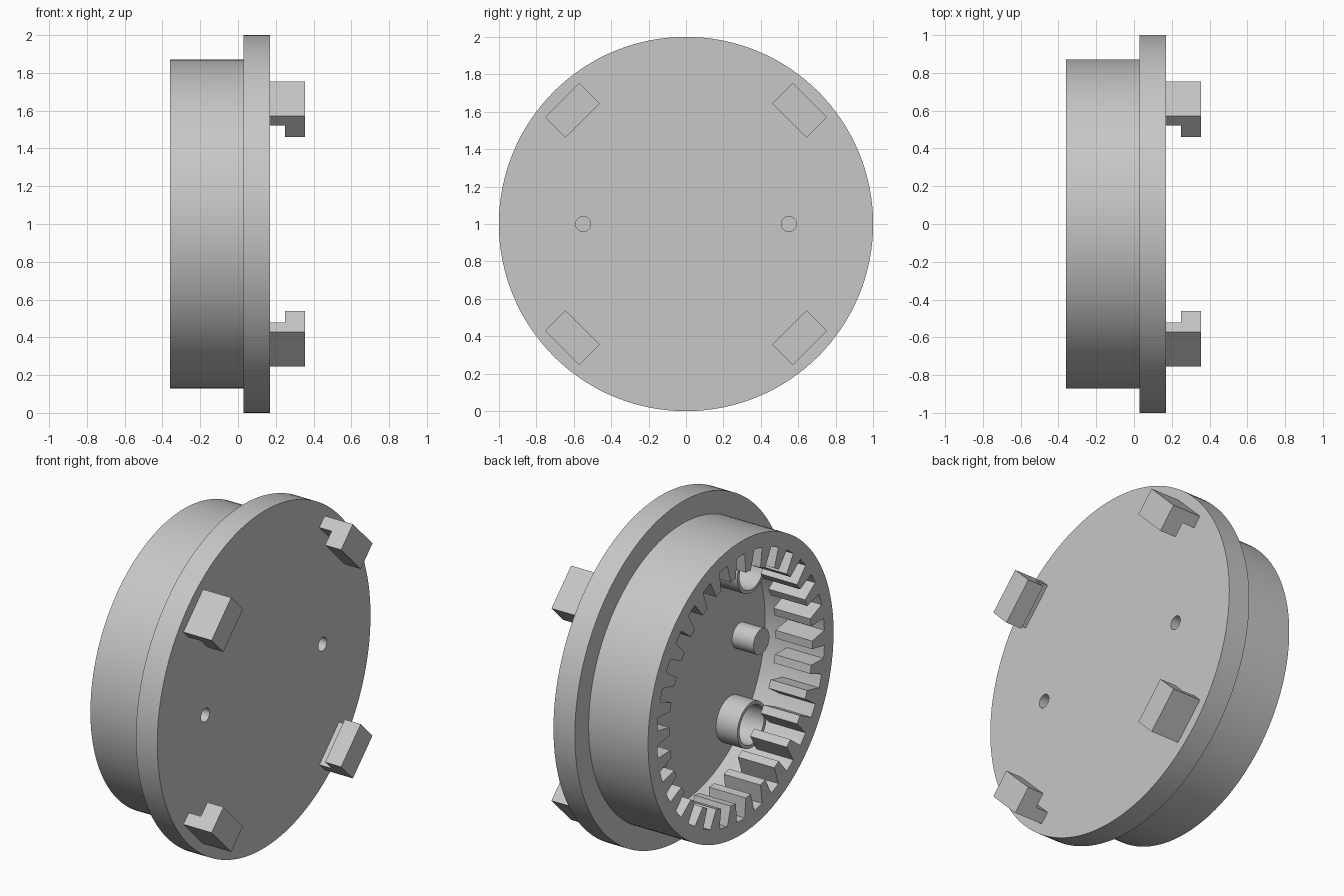
import bpy, bmesh, math
from mathutils import Matrix, Vector

if "Cube" in bpy.data.objects:
    bpy.data.objects.remove(bpy.data.objects["Cube"], do_unlink=True)

GREY = (0.57, 0.57, 0.57, 1.0)
mat = bpy.data.materials.new("light_grey")
mat.use_nodes = True
mat.diffuse_color = GREY
mat.node_tree.nodes["Principled BSDF"].inputs["Base Color"].default_value = GREY

# Key distances along the axis (x)
FRONT, FLANGE, REAR = 0.17, 0.03, -0.36
GEAR_END, BOSS_END = -0.12, -0.11
ROOT, TIP = 0.785, 0.67


def finish(name, bm, smooth=True):
    bmesh.ops.recalc_face_normals(bm, faces=bm.faces)
    mesh = bpy.data.meshes.new(name)
    bm.to_mesh(mesh)
    bm.free()
    mesh.materials.append(mat)
    obj = bpy.data.objects.new(name, mesh)
    bpy.context.collection.objects.link(obj)
    if smooth:
        smooth_object(obj)
    return obj


def smooth_object(obj):
    bpy.ops.object.select_all(action='DESELECT')
    obj.select_set(True)
    bpy.context.view_layer.objects.active = obj
    bpy.ops.object.shade_smooth_by_angle(angle=math.radians(30))


def lathe(name, profile, y=0, z=1, steps=48, closed=False, smooth=True):
    """Revolve (x, radius) points around an axis parallel to x."""
    bm = bmesh.new()
    verts = [bm.verts.new((x, 0, r)) for x, r in profile]
    pairs = list(zip(verts, verts[1:]))
    if closed:
        pairs.append((verts[-1], verts[0]))
    edges = [bm.edges.new(p) for p in pairs]
    bmesh.ops.spin(bm, geom=verts + edges, cent=(0, 0, 0), axis=(1, 0, 0),
                   angle=math.tau, steps=steps, use_duplicate=False)
    bmesh.ops.remove_doubles(bm, verts=bm.verts, dist=1e-5)
    bmesh.ops.translate(bm, verts=bm.verts, vec=(0, y, z))
    return finish(name, bm, smooth)


def prisms(name, outline, vec, angles):
    """Extrude an outline and repeat it around the main axis."""
    bm = bmesh.new()
    for a in angles:
        place = Matrix.Translation((0, 0, 1)) @ Matrix.Rotation(a, 4, 'X')
        face = bm.faces.new([bm.verts.new(place @ Vector(p)) for p in outline])
        ext = bmesh.ops.extrude_face_region(bm, geom=[face], use_keep_orig=True)
        moved = [g for g in ext["geom"] if isinstance(g, bmesh.types.BMVert)]
        bmesh.ops.translate(bm, verts=moved, vec=place.to_3x3() @ Vector(vec))
    return finish(name, bm, smooth=False)


# Flanged drum, open at the rear
body = lathe("flanged_drum", [
    (FRONT, 0), (FRONT, 1), (FLANGE, 1), (FLANGE, 0.87), (REAR, 0.87),
    (REAR, ROOT), (FLANGE, ROOT), (FLANGE, 0)], steps=128, smooth=False)

# Two pin holes through the flange
for y in (-0.55, 0.55):
    cutter = lathe("pin_hole_cutter", [(0.3, 0), (0.3, 0.04), (-0.1, 0.04), (-0.1, 0)],
                   y=y, steps=32, smooth=False)
    cutter.hide_render = True
    mod = body.modifiers.new("pin_hole", 'BOOLEAN')
    mod.operation = 'DIFFERENCE'
    mod.solver = 'EXACT'
    mod.object = cutter
    bpy.context.view_layer.objects.active = body
    bpy.ops.object.modifier_apply(modifier=mod.name)
    bpy.data.objects.remove(cutter, do_unlink=True)
smooth_object(body)

# Internal gear teeth
TEETH = 30
prisms("gear_teeth",
       [(REAR, -0.046, ROOT + 0.005), (REAR, 0.046, ROOT + 0.005),
        (REAR, 0.024, TIP), (REAR, -0.024, TIP)],
       (GEAR_END - REAR, 0, 0),
       [math.tau * (i + 0.5) / TEETH for i in range(TEETH)])

# Pegs with blind bores, and hollow bosses on the floor
for side, y in (("right", -1), ("left", 1)):
    where = "back" if y > 0 else "front"
    lathe(where + "_peg", [(BOSS_END, 0), (BOSS_END, 0.075), (FLANGE, 0.075),
                           (FLANGE, 0.04), (-0.03, 0.04), (-0.03, 0)], y=0.55 * y)
    for level, z in (("lower", -1), ("upper", 1)):
        lathe(f"{where}_{level}_boss",
              [(BOSS_END, 0.135), (FLANGE, 0.135), (FLANGE, 0.115), (BOSS_END, 0.115)],
              y=0.46 * y, z=1 + 0.46 * z, closed=True)

# Four hooked clips on the flange face, lips pointing inward
prisms("clips",
       [(FRONT, -0.13, 0.937), (0.355, -0.13, 0.937), (0.355, -0.13, 0.781),
        (0.25, -0.13, 0.781), (0.25, -0.13, 0.866), (FRONT, -0.13, 0.866)],
       (0, 0.26, 0),
       [math.pi / 4 + math.pi / 2 * i for i in range(4)])
